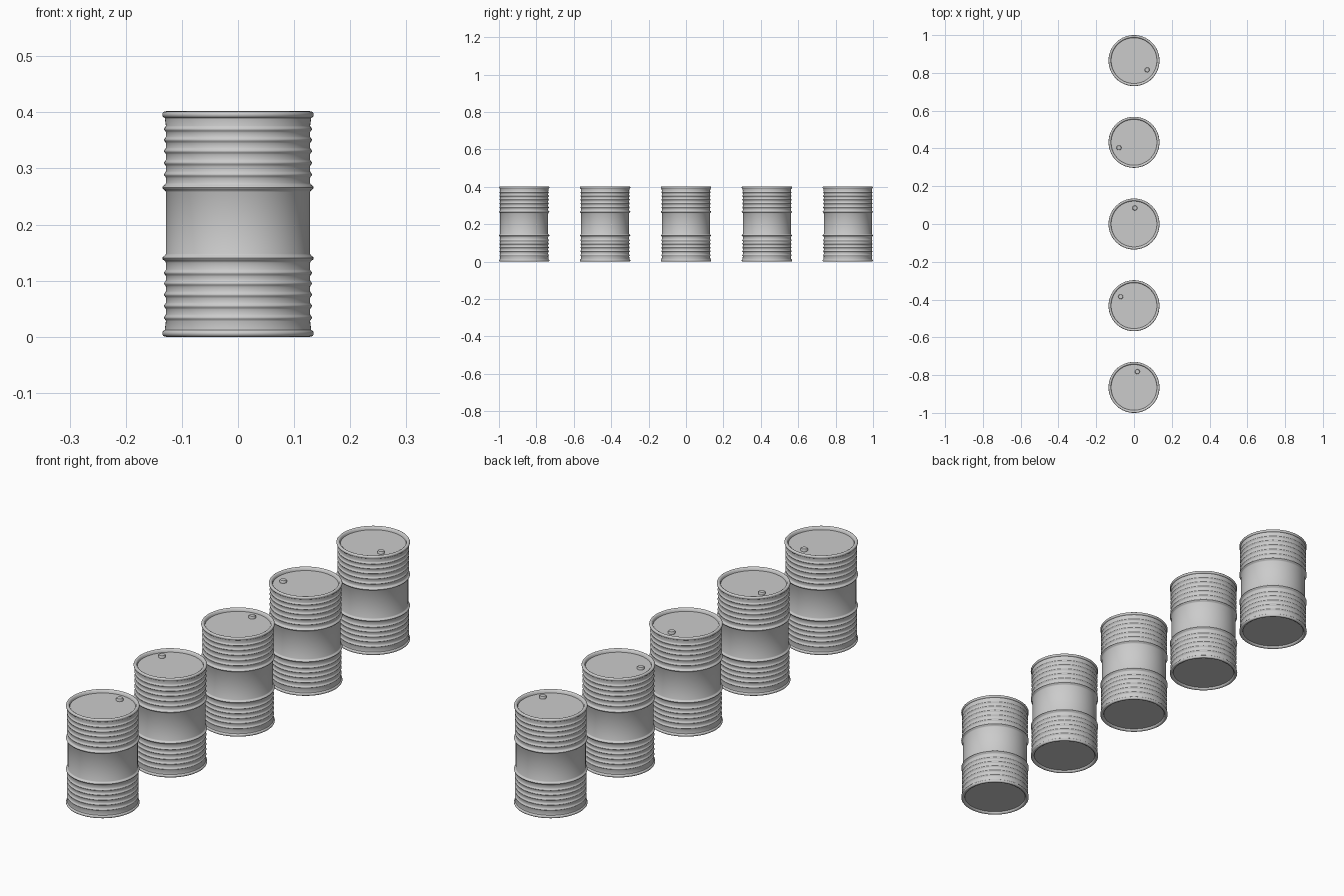
import bpy, bmesh, math

if "Cube" in bpy.data.objects:
    bpy.data.objects.remove(bpy.data.objects["Cube"])

SEG = 72
BODY_R = 0.1285


def bump(z, half, height, steps=6):
    """Rounded rib on the drum wall, as (radius, z) points."""
    return [(BODY_R + height * (0.5 - 0.5 * math.cos(2 * math.pi * i / steps)),
             z - half + 2 * half * i / steps) for i in range(steps + 1)]


def arc(cr, cz, rad, a0, a1, steps=8):
    """Arc of (radius, z) points for the rolled rims."""
    return [(cr + rad * math.cos(math.radians(a0 + (a1 - a0) * i / steps)),
             cz + rad * math.sin(math.radians(a0 + (a1 - a0) * i / steps)))
            for i in range(steps + 1)]


def lathe(name, profile, loc):
    bm = bmesh.new()
    rings = []
    for r, z in profile:
        if r < 1e-6:
            rings.append([bm.verts.new((0, 0, z))])
        else:
            rings.append([bm.verts.new((r * math.cos(2 * math.pi * i / SEG),
                                        r * math.sin(2 * math.pi * i / SEG), z))
                          for i in range(SEG)])
    for a, b in zip(rings, rings[1:]):
        for i in range(SEG):
            j = (i + 1) % SEG
            if len(a) == 1:
                bm.faces.new((a[0], b[j], b[i]))
            elif len(b) == 1:
                bm.faces.new((a[i], a[j], b[0]))
            else:
                bm.faces.new((a[i], a[j], b[j], b[i]))
    bmesh.ops.recalc_face_normals(bm, faces=bm.faces)
    me = bpy.data.meshes.new(name)
    bm.to_mesh(me)
    bm.free()
    ob = bpy.data.objects.new(name, me)
    bpy.context.collection.objects.link(ob)
    ob.location = loc
    bpy.ops.object.select_all(action='DESELECT')
    ob.select_set(True)
    bpy.context.view_layer.objects.active = ob
    bpy.ops.object.shade_smooth_by_angle(angle=math.radians(50))
    return ob


# Drum profile: recessed base, rolled rim, ribs, two hoops, rolled rim, recessed lid
profile = [(0, 0.008), (0.121, 0.008), (0.122, 0.003)]
profile += arc(0.129, 0.006, 0.006, -120, 75)
for z in (0.034, 0.055, 0.075, 0.095, 0.114):
    profile += bump(z, 0.006, 0.0035)
for z in (0.140, 0.266):
    profile += bump(z, 0.008, 0.0065, 8)
for z in (0.289, 0.310, 0.331, 0.351, 0.370):
    profile += bump(z, 0.006, 0.0035)
profile += arc(0.129, 0.396, 0.006, -75, 120)
profile += [(0.1225, 0.399), (0.121, 0.390), (0, 0.390)]

# Bung cap profile
cap = [(0, -0.002), (0.013, -0.002), (0.013, 0.007), (0.011, 0.010), (0, 0.010)]

# Row of drums, each turned so the bung sits at another angle
for n, angle in enumerate((78, 146, 87, 200, -35)):
    y = -0.865 + 0.4325 * n
    lathe(f"drum_{n + 1}", profile, (0, y, 0))
    a = math.radians(angle)
    lathe(f"bung_cap_{n + 1}", cap,
          (0.085 * math.cos(a), y + 0.085 * math.sin(a), 0.390))
